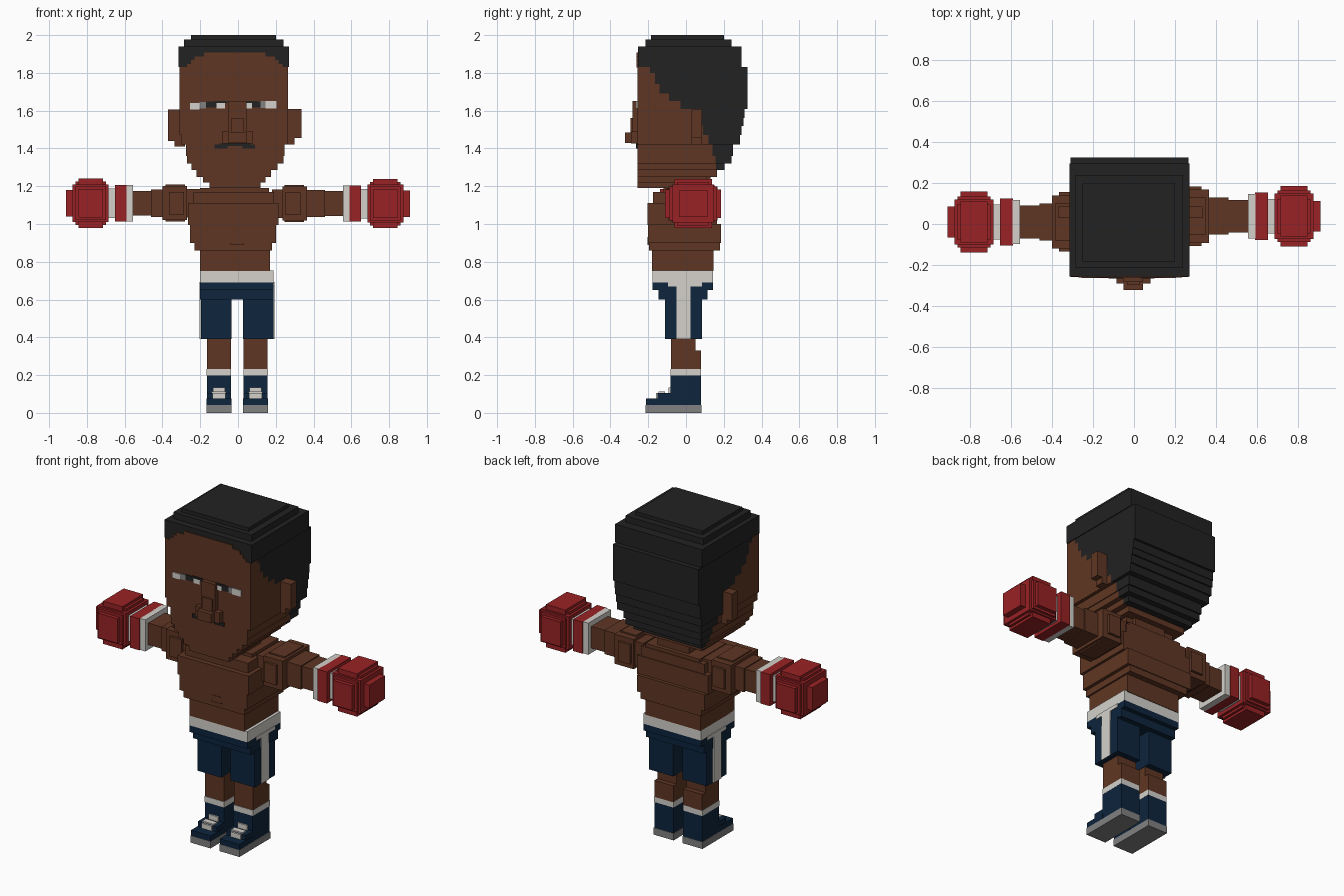
import bpy, bmesh


def material(name, rgb):
    m = bpy.data.materials.new(name)
    m.diffuse_color = (*rgb, 1)
    return m


SKIN = material("brown skin", (0.115, 0.037, 0.017))
HAIR = material("black hair", (0.016, 0.016, 0.016))
WHITE = material("off white", (0.66, 0.64, 0.60))
NAVY = material("navy", (0.004, 0.018, 0.047))
RED = material("red", (0.32, 0.016, 0.018))
GREY = material("grey", (0.22, 0.22, 0.22))


def part(name, mat, boxes):
    """One object made of boxes given as (x0, x1, y0, y1, z0, z1)."""
    bm = bmesh.new()
    for x0, x1, y0, y1, z0, z1 in boxes:
        vs = bmesh.ops.create_cube(bm, size=1)["verts"]
        for v in vs:
            v.co = (x1 if v.co.x > 0 else x0,
                    y1 if v.co.y > 0 else y0,
                    z1 if v.co.z > 0 else z0)
        faces = list({f for v in vs for f in v.link_faces})
        bmesh.ops.recalc_face_normals(bm, faces=faces)
    me = bpy.data.meshes.new(name)
    bm.to_mesh(me)
    bm.free()
    me.materials.append(mat)
    ob = bpy.data.objects.new(name, me)
    bpy.context.collection.objects.link(ob)
    return ob


# Head layers: bottom z, left x, right x, hairline y, back y
layers = [
    (1.19, -0.15, 0.12, 0.05, 0.05),
    (1.22, -0.185, 0.145, 0.11, 0.11),
    (1.25, -0.22, 0.175, 0.165, 0.165),
    (1.285, -0.245, 0.21, 0.16, 0.205),
    (1.32, -0.27, 0.24, 0.155, 0.24),
    (1.36, -0.275, 0.245, 0.14, 0.25),
    (1.42, -0.30, 0.265, 0.12, 0.285),
    (1.47, -0.31, 0.265, 0.09, 0.295),
    (1.52, -0.31, 0.265, 0.05, 0.305),
    (1.56, -0.31, 0.265, 0.03, 0.31),
    (1.61, -0.31, 0.265, -0.03, 0.325),
    (1.65, -0.31, 0.265, -0.09, 0.325),
    (1.69, -0.31, 0.265, -0.14, 0.325),
    (1.74, -0.31, 0.265, -0.165, 0.325),
    (1.80, -0.31, 0.265, -0.19, 0.325),
]
FACE_Y = -0.258
tops = [l[0] for l in layers[1:]] + [1.83]
skin = [(x0, x1, FACE_Y, h, z, t) for (z, x0, x1, h, b), t in zip(layers, tops)]
hair = [(x0, x1, h, b, z, t) for (z, x0, x1, h, b), t in zip(layers, tops) if b > h]
hair += [(-0.315, 0.27, -0.255, 0.295, 1.83, 1.94),
         (-0.285, 0.24, -0.215, 0.24, 1.94, 1.978),
         (-0.25, 0.2, -0.185, 0.2, 1.978, 2.0)]
part("head", SKIN, skin)
part("hair", HAIR, hair)
# Forehead rising in steps into the front of the hair
part("forehead", SKIN, [(-0.27 + i, 0.235 - i, -0.261, -0.253, 1.828 + a, 1.828 + b)
                        for i, a, b in ((0, 0, 0.02), (0.02, 0.02, 0.04),
                                        (0.04, 0.04, 0.06), (0.09, 0.06, 0.08))])

part("ears", SKIN, [(-0.37, -0.29, 0.03, 0.085, 1.44, 1.605),
                    (-0.335, -0.28, 0.03, 0.085, 1.41, 1.60),
                    (0.25, 0.335, 0.03, 0.085, 1.455, 1.61),
                    (0.25, 0.30, 0.03, 0.085, 1.42, 1.61)])
part("nose", SKIN, [(-0.05, 0.045, -0.283, -0.25, 1.48, 1.65),
                    (-0.035, 0.03, -0.295, -0.25, 1.48, 1.56),
                    (-0.085, 0.08, -0.29, -0.25, 1.425, 1.49),
                    (-0.05, 0.045, -0.322, -0.25, 1.43, 1.485)])
part("moustache", HAIR, [(-0.125, -0.055, -0.265, -0.255, 1.40, 1.422),
                         (0.025, 0.09, -0.265, -0.255, 1.40, 1.422),
                         (-0.10, 0.065, -0.265, -0.255, 1.413, 1.425)])

# Eyes: thin plates with white corners and dark middles
part("eye_whites", WHITE, [(-0.255, -0.205, -0.264, -0.256, 1.607, 1.64),
                           (-0.115, -0.07, -0.264, -0.256, 1.612, 1.65),
                           (0.035, 0.075, -0.264, -0.256, 1.612, 1.64),
                           (0.145, 0.205, -0.264, -0.256, 1.612, 1.65)])
part("eye_rims", GREY, [(-0.205, -0.17, -0.264, -0.256, 1.612, 1.645),
                        (0.12, 0.145, -0.264, -0.256, 1.615, 1.65)])
part("pupils", HAIR, [(-0.17, -0.115, -0.264, -0.256, 1.617, 1.648),
                      (0.075, 0.12, -0.264, -0.256, 1.617, 1.648),
                      (-0.125, -0.055, -0.265, -0.256, 1.64, 1.652),
                      (0.03, 0.10, -0.265, -0.256, 1.64, 1.652)])

# Torso
part("neck", SKIN, [(-0.11, 0.10, -0.08, 0.13, 1.12, 1.26),
                    (-0.20, 0.165, -0.10, 0.155, 1.12, 1.19)])
part("torso", SKIN, [(-0.235, 0.19, -0.175, 0.16, 1.10, 1.17),
                     (-0.265, 0.215, -0.205, 0.165, 0.995, 1.11),
                     (-0.255, 0.20, -0.20, 0.185, 0.90, 1.00),
                     (-0.23, 0.18, -0.195, 0.18, 0.86, 0.91),
                     (-0.20, 0.17, -0.18, 0.145, 0.75, 0.87),
                     (-0.04, 0.03, -0.203, -0.19, 0.89, 0.93)])

# Arms and boxing gloves
for s, side, cy, cz in ((-1, "left", 0.01, 1.11), (1, "right", 0.038, 1.108)):
    def bar(a, b, hy, hz, dy=0.0, dz=0.0):
        x0, x1 = sorted((s * a, s * b))
        return (x0, x1, cy + dy - hy, cy + dy + hy, cz + dz - hz, cz + dz + hz)

    k = 0.035 if s < 0 else 0.0
    part(side + "_shoulder", SKIN, [bar(0.18, 0.26 + k, 0.115, 0.075),
                                    bar(0.235 + k, 0.365 + k, 0.13, 0.09),
                                    bar(0.25 + k, 0.33 + k, 0.145, 0.06),
                                    bar(0.245 + k, 0.35 + k, 0.09, 0.098)])
    part(side + "_forearm", SKIN, [bar(0.34, 0.46, 0.09, 0.072),
                                   bar(0.45, 0.56, 0.08, 0.066)])
    part(side + "_cuff_trim", WHITE, [bar(0.555, 0.593, 0.108, 0.096),
                                      bar(0.645, 0.685, 0.085, 0.078)])
    part(side + "_cuff", RED, [bar(0.59, 0.652, 0.115, 0.096)])
    part(side + "_glove", RED, [bar(0.68, 0.91, 0.075, 0.07),
                                bar(0.685, 0.875, 0.11, 0.10),
                                bar(0.715, 0.845, 0.148, 0.075),
                                bar(0.715, 0.845, 0.10, 0.13),
                                bar(0.70, 0.86, 0.125, 0.09),
                                bar(0.70, 0.86, 0.085, 0.115)])

# Shorts
part("waistband", WHITE, [(-0.20, 0.187, -0.178, 0.142, 0.69, 0.755)])
part("shorts", NAVY, [(-0.20, 0.187, -0.178, 0.142, 0.65, 0.69),
                      (-0.20, 0.187, -0.145, 0.115, 0.60, 0.65)])
part("shorts_stripes", WHITE,
     [(x, x + 0.009, y0, y1, z0, z1) for x in (-0.205, 0.183)
      for y0, y1, z0, z1 in ((-0.05, 0.025, 0.39, 0.67), (-0.095, 0.085, 0.67, 0.692))])

# Legs and boots
for s, side in ((-1, "left"), (1, "right")):
    c = -0.004 + s * 0.097

    def leg(hx, y0, y1, z0, z1):
        return (c - hx, c + hx, y0, y1, z0, z1)

    o = c + s * 0.015
    part(side + "_shorts_leg", NAVY, [(o - 0.081, o + 0.081, -0.11, 0.085, 0.39, 0.61)])
    part(side + "_shin", SKIN, [leg(0.064, -0.08, 0.05, 0.32, 0.40),
                                leg(0.064, -0.08, 0.08, 0.23, 0.33)])
    part(side + "_sock", WHITE, [leg(0.065, -0.083, 0.08, 0.198, 0.232)])
    part(side + "_boot", NAVY, [leg(0.064, -0.083, 0.08, 0.04, 0.198),
                                leg(0.064, -0.15, -0.08, 0.04, 0.105),
                                leg(0.066, -0.213, -0.08, 0.04, 0.075)])
    part(side + "_sole", GREY, [leg(0.067, -0.215, 0.082, 0.0, 0.042)])
    part(side + "_laces", WHITE, [leg(0.032, -0.092, -0.083, 0.105, 0.135),
                                  leg(0.038, -0.145, -0.11, 0.10, 0.113),
                                  leg(0.034, -0.158, -0.149, 0.075, 0.105)])
